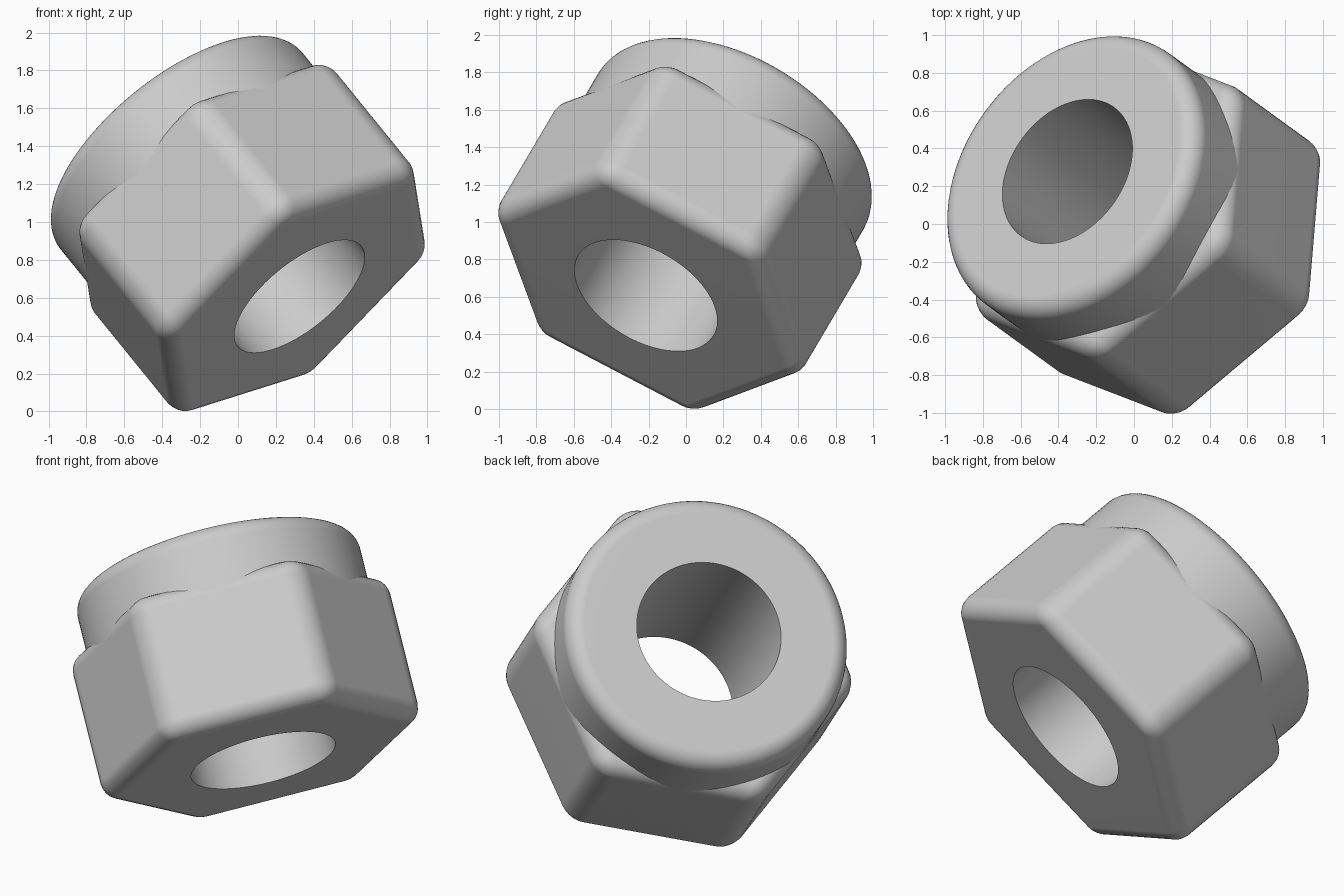
import bpy, bmesh, math
from mathutils import Matrix, Vector

cube = bpy.data.objects.get("Cube")
if cube:
    bpy.data.objects.remove(cube, do_unlink=True)

SEGMENTS = 96
HEX_RADIUS, HEX_HEIGHT = 0.952, 0.875
COLLAR_RADIUS, TOTAL_HEIGHT = 0.823, 1.183
BORE_RADIUS, FILLET = 0.42, 0.1

# Tilted placement of the whole nut: local z is the bore axis, local x a hex corner
axis = Vector((-0.573, 0.4165, 0.706)).normalized()
corner = Vector((0.671, -0.2586, 0.696))
corner = (corner - axis * corner.dot(axis)).normalized()
side = axis.cross(corner)
placement = Matrix((corner, side, axis)).transposed().to_4x4()
placement.translation = (0.325, -0.215, 0.607)

# Single grey material
grey = bpy.data.materials.new("plain_grey")
grey.use_nodes = True
colour = (0.6, 0.6, 0.6, 1)
grey.diffuse_color = colour
grey.node_tree.nodes["Principled BSDF"].inputs["Base Color"].default_value = colour


def make_object(name, bm):
    bmesh.ops.recalc_face_normals(bm, faces=bm.faces)
    mesh = bpy.data.meshes.new(name)
    bm.to_mesh(mesh)
    bm.free()
    obj = bpy.data.objects.new(name, mesh)
    bpy.context.collection.objects.link(obj)
    mesh.materials.append(grey)
    obj.matrix_world = placement
    return obj


def activate(obj):
    bpy.ops.object.select_all(action='DESELECT')
    obj.select_set(True)
    bpy.context.view_layer.objects.active = obj


def finish(obj):
    activate(obj)
    bpy.ops.object.shade_smooth_by_angle(angle=math.radians(40))
    weighted = obj.modifiers.new("even_shading", 'WEIGHTED_NORMAL')
    weighted.keep_sharp = True


def prism(sides, radius, bottom, top):
    bm = bmesh.new()
    bmesh.ops.create_cone(bm, cap_ends=True, segments=sides, radius1=radius,
                          radius2=radius, depth=top - bottom)
    bmesh.ops.translate(bm, verts=bm.verts, vec=(0, 0, (top + bottom) / 2))
    return bm


# Hexagonal body with rounded edges
bm = prism(6, HEX_RADIUS, 0, HEX_HEIGHT)
first = max(bm.verts, key=lambda v: v.co.x).co
bmesh.ops.rotate(bm, verts=bm.verts, cent=(0, 0, 0),
                 matrix=Matrix.Rotation(-math.atan2(first.y, first.x), 3, 'Z'))
bmesh.ops.bevel(bm, geom=bm.edges[:], offset=FILLET, segments=6,
                profile=0.5, affect='EDGES')
body = make_object("hex_body", bm)

# Round bore through the body
cutter = make_object("bore_cutter", prism(SEGMENTS, BORE_RADIUS, -0.2, 1.5))
cutter.hide_render = True
cut = body.modifiers.new("bore", 'BOOLEAN')
cut.operation = 'DIFFERENCE'
cut.solver = 'EXACT'
cut.object = cutter
bpy.context.view_layer.update()
activate(body)
bpy.ops.object.modifier_apply(modifier=cut.name)
bpy.data.objects.remove(cutter, do_unlink=True)
finish(body)

# Round collar: turned profile with a rounded outer rim
profile = [(COLLAR_RADIUS, HEX_HEIGHT - FILLET)]
for i in range(9):
    t = i / 8 * math.pi / 2
    profile.append((COLLAR_RADIUS - FILLET + FILLET * math.cos(t),
                    TOTAL_HEIGHT - FILLET + FILLET * math.sin(t)))
profile += [(BORE_RADIUS, TOTAL_HEIGHT), (BORE_RADIUS, HEX_HEIGHT - 0.02)]
bm = bmesh.new()
rings = []
for r, z in profile:
    rings.append([bm.verts.new((r * math.cos(math.tau * k / SEGMENTS),
                                r * math.sin(math.tau * k / SEGMENTS), z))
                  for k in range(SEGMENTS)])
for low, high in zip(rings, rings[1:]):
    for k in range(SEGMENTS):
        n = (k + 1) % SEGMENTS
        bm.faces.new((low[k], low[n], high[n], high[k]))
collar = make_object("collar", bm)
# An open shell needs its outward side fixed explicitly
outer = collar.data.polygons[0]
if outer.normal.dot(Vector((outer.center.x, outer.center.y, 0))) < 0:
    collar.data.flip_normals()
finish(collar)
